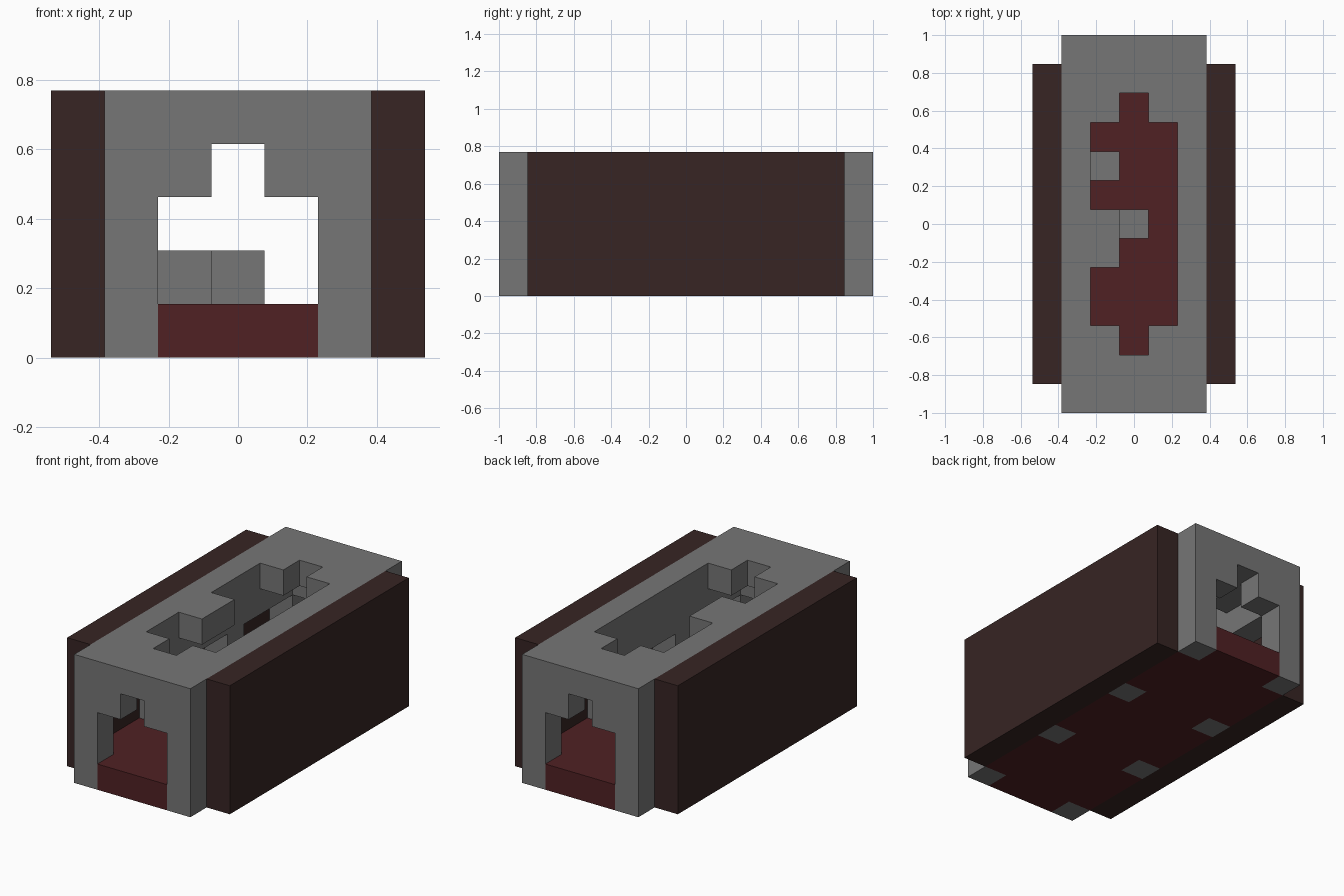
import bpy
import bmesh
from mathutils import Vector

U = 2 / 13  # one block

if "Cube" in bpy.data.objects:
    bpy.data.objects.remove(bpy.data.objects["Cube"], do_unlink=True)


def material(name, rgb):
    m = bpy.data.materials.new(name)
    m.use_nodes = True
    m.diffuse_color = (*rgb, 1)
    m.node_tree.nodes["Principled BSDF"].inputs["Base Color"].default_value = (*rgb, 1)
    return m


stone = material("grey stone", (0.18, 0.18, 0.18))
panel = material("dark brown", (0.038, 0.018, 0.017))
carpet = material("dark red", (0.08, 0.015, 0.017))


def blocks(name, cells, mat):
    """Join unit blocks at grid cells into one shell, leaving out shared walls."""
    cells = set(cells)
    bm = bmesh.new()
    for c in cells:
        for axis in range(3):
            for sign in (-1, 1):
                n = Vector((0, 0, 0))
                n[axis] = sign
                if tuple(int(a + b) for a, b in zip(c, n)) in cells:
                    continue
                s = Vector((0, 0, 0))
                s[(axis + 1) % 3] = 1
                t = n.cross(s)
                mid = Vector(c) + Vector((0, 0, 0.5)) + n / 2
                corners = (-s - t, s - t, s + t, t - s)
                bm.faces.new([bm.verts.new((mid + k / 2) * U) for k in corners])
    bmesh.ops.remove_doubles(bm, verts=bm.verts, dist=U / 100)
    bmesh.ops.dissolve_limit(bm, angle_limit=0.01, verts=bm.verts, edges=bm.edges)
    mesh = bpy.data.meshes.new(name)
    bm.to_mesh(mesh)
    bm.free()
    mesh.materials.append(mat)
    ob = bpy.data.objects.new(name, mesh)
    bpy.context.collection.objects.link(ob)
    return ob


def box(xs, ys, zs):
    return {(x, y, z) for x in xs for y in ys for z in zs}


# Pillars, side rails and arch brackets
pillars = box((-2, 2), (-6, -2, 2, 6), range(5))
rails = box((-2, 2), range(-6, 7), (3,))
brackets = box((-1, 1), (-6, 6), (3,))

# Broken roof
hole = box((0,), range(-4, 5), (4,)) | box((1,), range(-3, 4), (4,))
hole |= box((-1,), (-3, -2, 1, 2, 3), (4,))
roof = box(range(-2, 3), range(-6, 7), (4,)) - hole
blocks("stone_frame", pillars | rails | brackets | roof, stone)

# Fallen rubble
for name, cell in (("rubble_middle", (0, 0, 1)), ("rubble_back", (-1, 2, 1))):
    blocks(name, {cell}, stone)

# Floor between the pillars
blocks("floor", box(range(-2, 3), range(-6, 7), (0,)) - pillars, carpet)

# Outer side walls
for side, x in (("right", -3), ("left", 3)):
    blocks(side + "_wall", box((x,), range(-5, 6), range(5)), panel)
